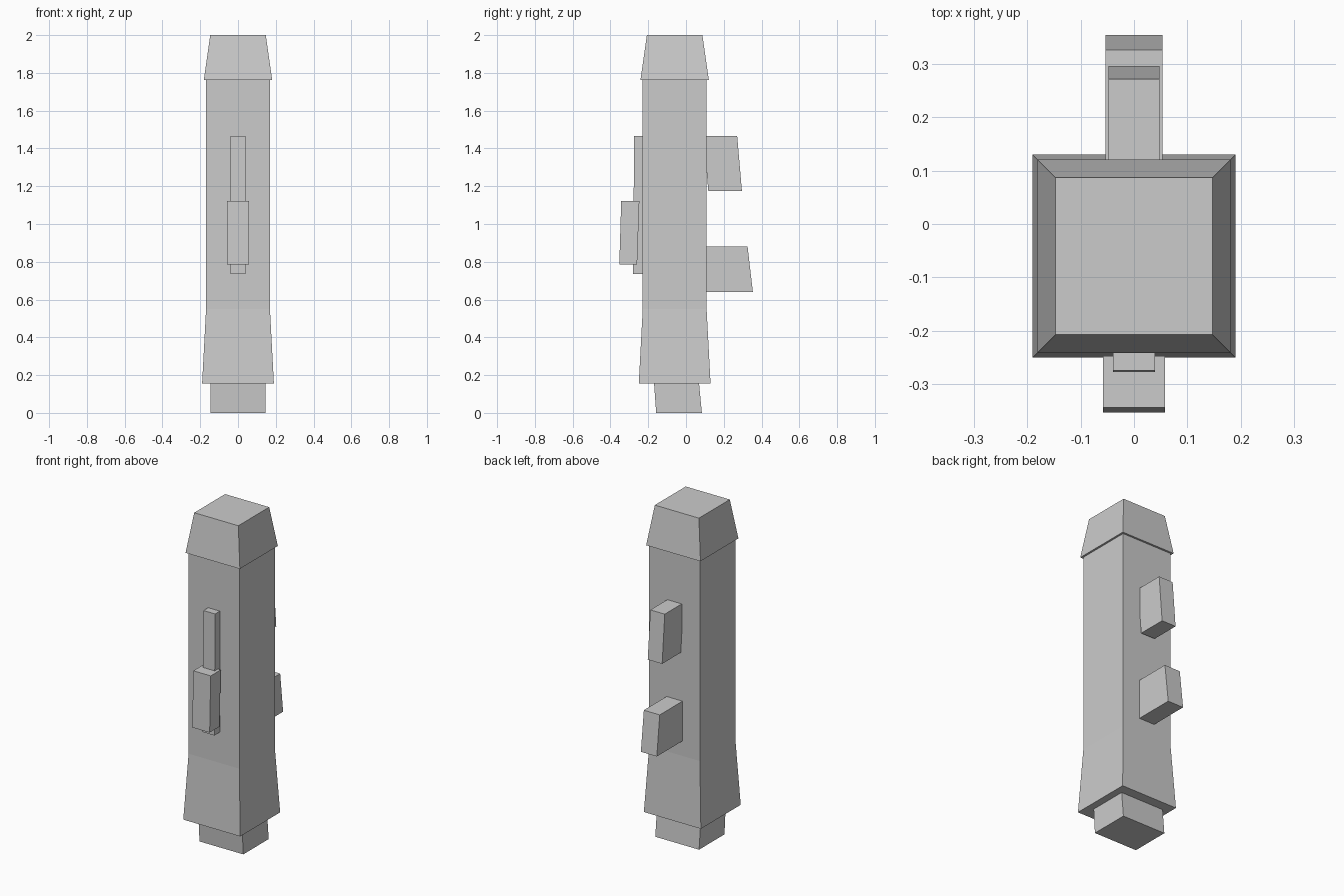
import bpy, bmesh

if "Cube" in bpy.data.objects:
    bpy.data.objects.remove(bpy.data.objects["Cube"])


def loft(name, sections):
    """Closed rectangular loft; each section is (z, half_width_x, y_front, y_back)."""
    bm = bmesh.new()
    rings = []
    for z, w, y0, y1 in sections:
        corners = ((-w, y0), (w, y0), (w, y1), (-w, y1))
        rings.append([bm.verts.new((x, y, z)) for x, y in corners])
    for a, b in zip(rings, rings[1:]):
        for i in range(4):
            j = (i + 1) % 4
            bm.faces.new((a[i], a[j], b[j], b[i]))
    bm.faces.new(rings[0][::-1])
    bm.faces.new(rings[-1])
    mesh = bpy.data.meshes.new(name)
    bm.to_mesh(mesh)
    bm.free()
    obj = bpy.data.objects.new(name, mesh)
    bpy.context.collection.objects.link(obj)
    return obj


def square(z, half, cy=-0.06):
    """Square section around the shaft axis."""
    return (z, half, cy - half, cy + half)


# Main shaft with flared lower end
loft("shaft", [square(0.155, 0.19), square(0.55, 0.169), square(1.765, 0.169)])

# Tapered cap overhanging the shaft
loft("cap", [square(1.762, 0.181), square(2.0, 0.147)])

# Slightly slanted plug under the shaft
loft("base_plug", [(0.0, 0.146, -0.158, 0.084), (0.156, 0.146, -0.169, 0.069)])

# Two slanted blocks on the back
loft("upper_back_block", [(1.175, 0.048, 0.118, 0.296), (1.465, 0.048, 0.094, 0.271)])
loft("lower_back_block", [(0.64, 0.053, 0.10, 0.354), (0.88, 0.053, 0.08, 0.326)])

# Rail and slider on the front
loft("front_rail", [(0.735, 0.039, -0.225, -0.281)[:2] + (-0.281, -0.225),
                    (1.465, 0.039, -0.274, -0.225)])
loft("front_slider", [(0.785, 0.058, -0.353, -0.259), (1.123, 0.058, -0.343, -0.247)])
